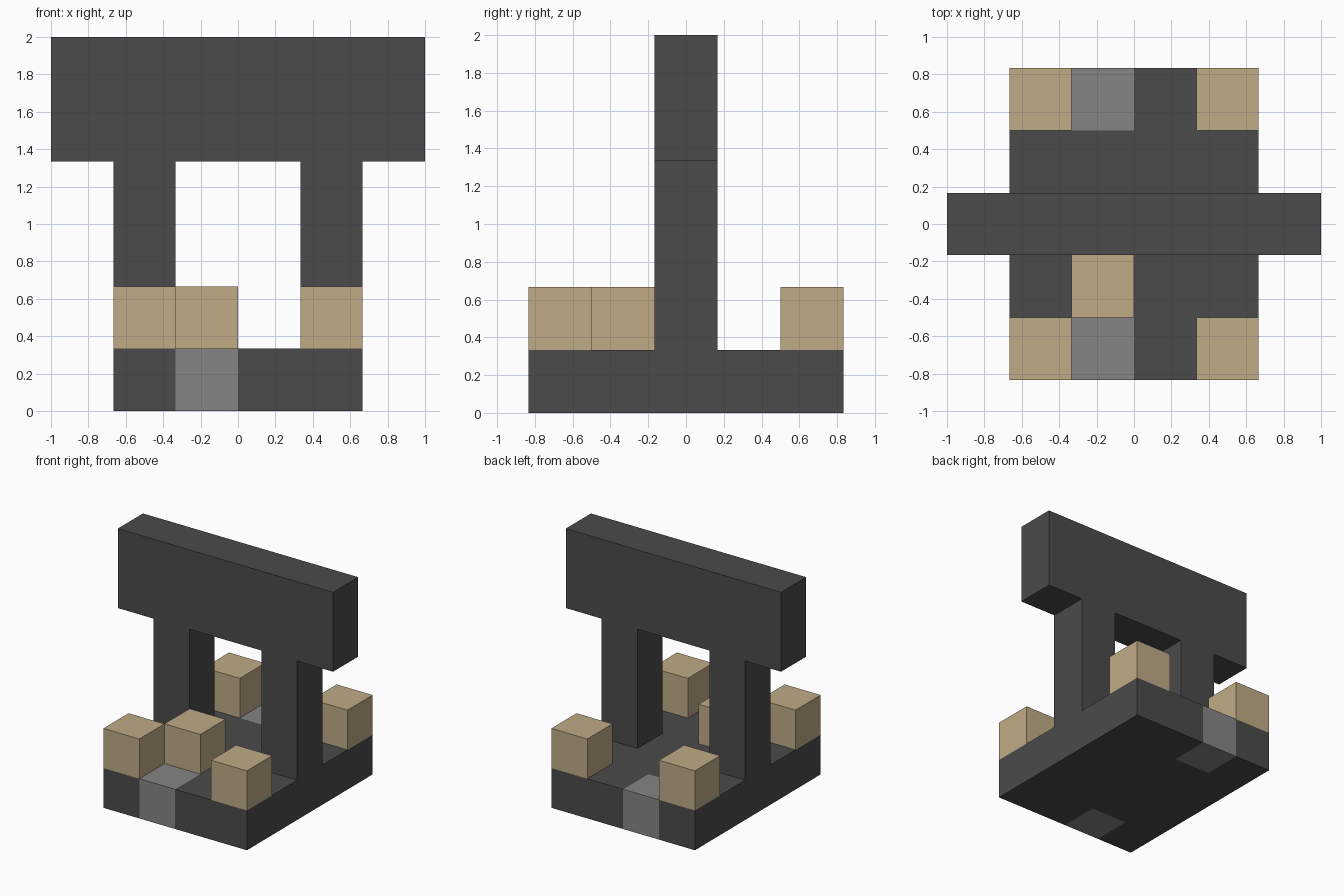
import bpy
import bmesh
from mathutils import Matrix, Vector

if "Cube" in bpy.data.objects:
    bpy.data.objects.remove(bpy.data.objects["Cube"], do_unlink=True)

U = 1 / 3  # edge of one block


def material(name, rgb):
    mat = bpy.data.materials.new(name)
    mat.use_nodes = True
    mat.diffuse_color = (*rgb, 1)
    bsdf = next(n for n in mat.node_tree.nodes if n.type == "BSDF_PRINCIPLED")
    bsdf.inputs["Base Color"].default_value = (*rgb, 1)
    return mat


charcoal = material("charcoal", (0.07, 0.07, 0.07))
grey = material("mid grey", (0.235, 0.235, 0.235))
tan = material("tan", (0.53, 0.41, 0.24))


def block(name, centre, size, mats, cuts=(), rule=None):
    """Box in block units, optionally cut by planes and coloured by a rule."""
    bm = bmesh.new()
    bmesh.ops.create_cube(bm, size=1, matrix=Matrix.Diagonal((*[s * U for s in size], 1)))
    bmesh.ops.translate(bm, verts=bm.verts, vec=Vector(centre) * U)
    for point, normal in cuts:
        bmesh.ops.bisect_plane(bm, geom=bm.verts[:] + bm.edges[:] + bm.faces[:],
                               plane_co=Vector(point) * U, plane_no=normal)
    if rule:
        for face in bm.faces:
            face.material_index = rule(face.calc_center_median() / U)
    mesh = bpy.data.meshes.new(name)
    bm.to_mesh(mesh)
    bm.free()
    for mat in mats:
        mesh.materials.append(mat)
    obj = bpy.data.objects.new(name, mesh)
    bpy.context.collection.objects.link(obj)
    return obj


# Base slab with a grey block inlaid at the front and back edges
X, Y = (1, 0, 0), (0, 1, 0)
block("base", (0, 0, 0.5), (4, 5, 1), (charcoal, grey),
      cuts=[((-1, 0, 0), X), ((0, 0, 0), X), ((0, -1.5, 0), Y), ((0, 1.5, 0), Y)],
      rule=lambda c: int(-1 < c.x < 0 and abs(c.y) > 1.5))

# Pillars and the top beam
for side, x in (("left", 1.5), ("right", -1.5)):
    block(side + "_pillar", (x, 0, 2.5), (1, 1, 3), (charcoal,))
block("top_beam", (0, 0, 5), (6, 1, 2), (charcoal,))

# Corner blocks, and one loose block before the opening
for side, x in (("left", 1.5), ("right", -1.5)):
    for end, y in (("front", -2), ("back", 2)):
        block(f"{end}_{side}_corner_block", (x, y, 1.5), (1, 1, 1), (tan,))
block("inner_block", (-0.5, -1, 1.5), (1, 1, 1), (tan,))
